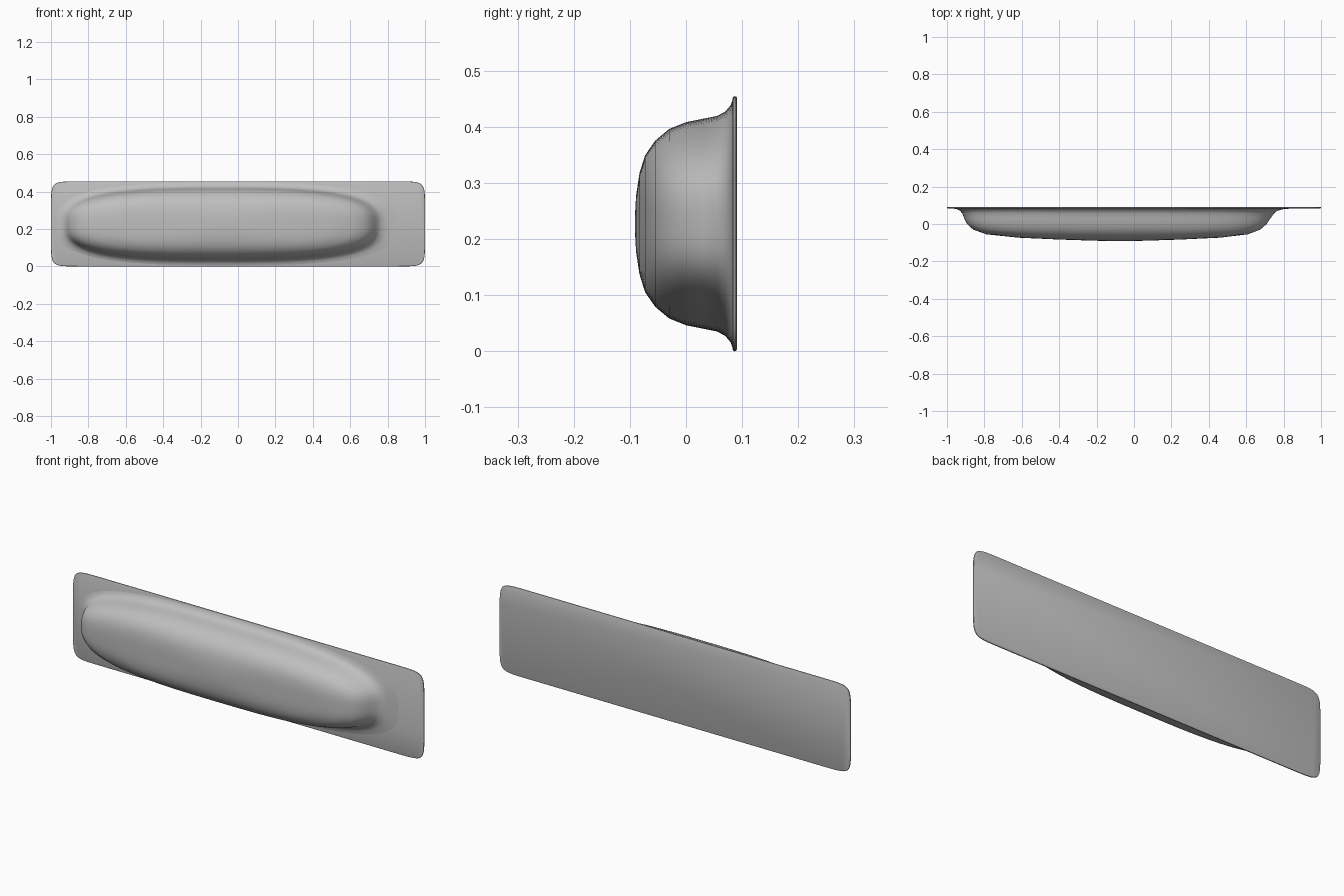
import bpy
import bmesh
from math import sin, cos, pi, radians, copysign

if "Cube" in bpy.data.objects:
    bpy.data.objects.remove(bpy.data.objects["Cube"], do_unlink=True)

MID_Z = 0.2275
SEGMENTS = 96

grey = bpy.data.materials.new("plain grey")
grey.use_nodes = True
colour = (0.52, 0.52, 0.52, 1)
grey.diffuse_color = colour
grey.node_tree.nodes["Principled BSDF"].inputs["Base Color"].default_value = colour


def power(value, exponent):
    return copysign(abs(value) ** exponent, value)


def loft(name, rings):
    """Skin a stack of superellipses: y, left end, right end, half height, x and z exponents."""
    bm = bmesh.new()
    loops = []
    for y, x0, x1, half_z, nx, nz in rings:
        loop = []
        for i in range(SEGMENTS):
            a = 2 * pi * (i + 0.5) / SEGMENTS
            x = (x0 + x1) / 2 + (x1 - x0) / 2 * power(cos(a), 2 / nx)
            z = MID_Z + half_z * power(sin(a), 2 / nz)
            loop.append(bm.verts.new((x, y, z)))
        loops.append(loop)
    for a, b in zip(loops, loops[1:]):
        for i in range(SEGMENTS):
            j = (i + 1) % SEGMENTS
            bm.faces.new((a[i], a[j], b[j], b[i]))
    bm.faces.new(loops[0])
    bm.faces.new(loops[-1])
    bmesh.ops.recalc_face_normals(bm, faces=bm.faces)
    mesh = bpy.data.meshes.new(name)
    bm.to_mesh(mesh)
    bm.free()
    mesh.materials.append(grey)
    obj = bpy.data.objects.new(name, mesh)
    bpy.context.collection.objects.link(obj)
    bpy.ops.object.select_all(action="DESELECT")
    obj.select_set(True)
    bpy.context.view_layer.objects.active = obj
    bpy.ops.object.shade_smooth_by_angle(angle=radians(40))
    return obj


# Thin back plate with rounded corners and a softened rim
plate = [(0.0910, 0.004), (0.0895, 0.001), (0.0870, 0), (0.0845, 0.001), (0.0830, 0.004)]
loft("back_plate", [(y, inset - 1, 1 - inset, MID_Z - inset, 40, 8) for y, inset in plate])

# Off-centre domed body, flaring out into the plate
dome = [
    (0.0845, -0.98, 0.88, 0.226),
    (0.080, -0.95, 0.80, 0.212),
    (0.070, -0.93, 0.765, 0.200),
    (0.055, -0.918, 0.748, 0.192),
    (0.030, -0.908, 0.73, 0.187),
    (0.000, -0.893, 0.71, 0.181),
    (-0.030, -0.86, 0.675, 0.169),
    (-0.055, -0.79, 0.61, 0.148),
    (-0.073, -0.62, 0.46, 0.122),
    (-0.083, -0.40, 0.25, 0.090),
    (-0.089, -0.22, 0.07, 0.050),
    (-0.091, -0.12, -0.02, 0.015),
]
loft("domed_body", [ring + (3, 3) for ring in dome])
